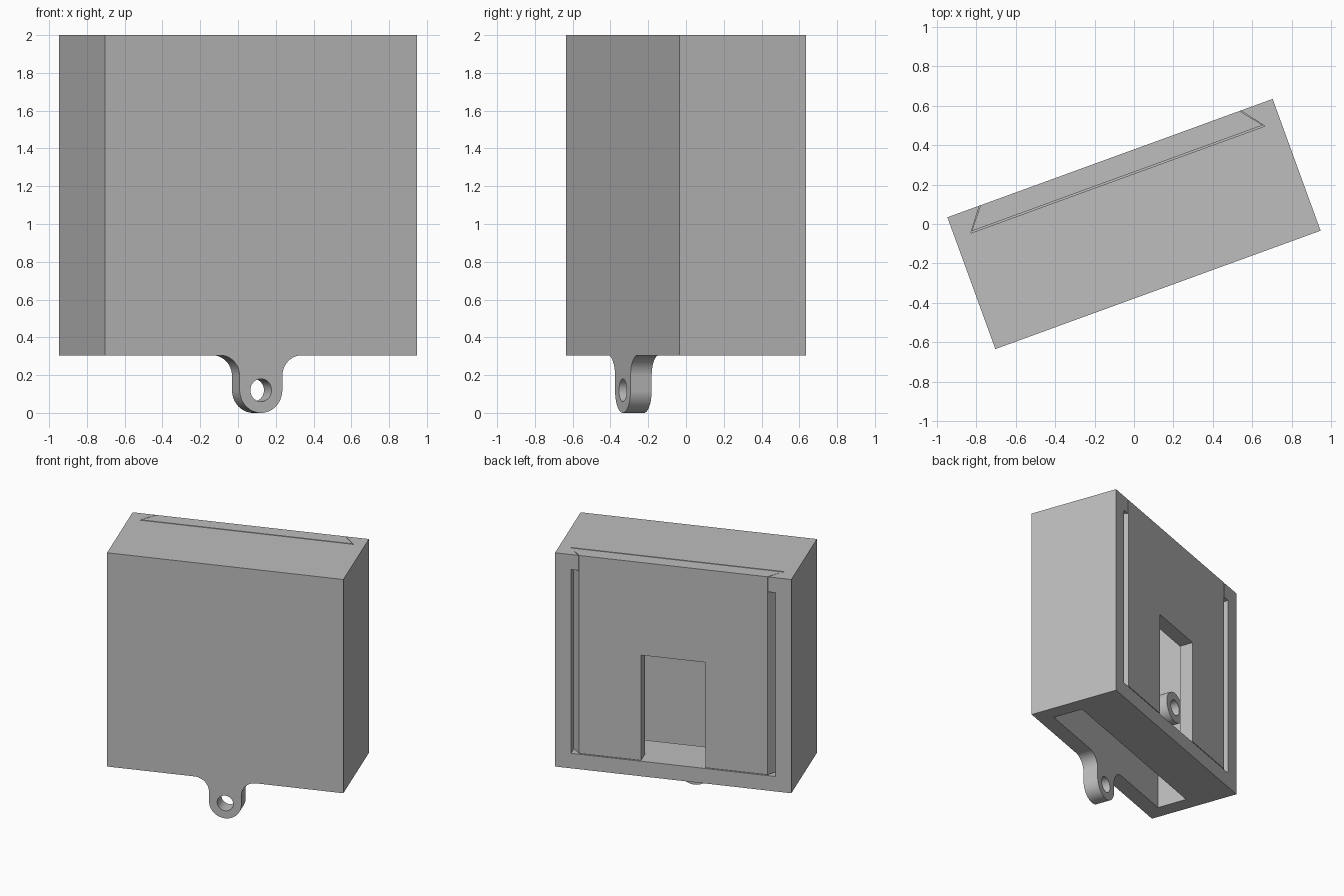
import bpy, bmesh, math

cube = bpy.data.objects.get("Cube")
if cube:
    bpy.data.objects.remove(cube, do_unlink=True)

# Main dimensions
HALF_W, HALF_D, WALL = 0.879, 0.356, 0.119
BASE, TOP = 0.305, 2.0
IN_W = HALF_W - WALL
FRONT_IN = WALL - HALF_D
FLOOR, CEILING = BASE + WALL, TOP - WALL
RAIL = 0.248            # depth where the sliding cover begins
TAB_R, HOLE_R, FILLET = 0.12, 0.06, 0.11
TURN = math.radians(20)

grey = bpy.data.materials.new("plain grey")
grey.use_nodes = True
tone = (0.51, 0.51, 0.51, 1)
grey.diffuse_color = tone
grey.node_tree.nodes["Principled BSDF"].inputs["Base Color"].default_value = tone


def prism(name, profile, axis, lo, hi):
    """Extrude a 2D profile along one axis."""
    place = {"x": lambda a, b, t: (t, a, b),
             "y": lambda a, b, t: (a, t, b),
             "z": lambda a, b, t: (a, b, t)}[axis]
    bm = bmesh.new()
    face = bm.faces.new([bm.verts.new(place(a, b, lo)) for a, b in profile])
    side = bmesh.ops.extrude_face_region(bm, geom=[face])["geom"]
    for v in side:
        if isinstance(v, bmesh.types.BMVert):
            v.co["xyz".index(axis)] = hi
    bmesh.ops.recalc_face_normals(bm, faces=bm.faces[:])
    mesh = bpy.data.meshes.new(name)
    bm.to_mesh(mesh)
    bm.free()
    mesh.materials.append(grey)
    obj = bpy.data.objects.new(name, mesh)
    bpy.context.collection.objects.link(obj)
    return obj


def rect(a0, a1, b0, b1):
    return [(a0, b0), (a1, b0), (a1, b1), (a0, b1)]


def arc(a, b, r, start, end, n):
    angles = [math.radians(start + (end - start) * i / n) for i in range(n + 1)]
    return [(a + r * math.cos(t), b + r * math.sin(t)) for t in angles]


def circle(a, b, r):
    return arc(a, b, r, 0, 360, 40)[:-1]


def cut(obj, *cutters):
    """Subtract the cutters, bake the result and remove them."""
    for c in cutters:
        c.hide_render = True
        mod = obj.modifiers.new("cut", "BOOLEAN")
        mod.operation, mod.solver, mod.object = "DIFFERENCE", "EXACT", c
    graph = bpy.context.evaluated_depsgraph_get()
    mesh = bpy.data.meshes.new_from_object(obj.evaluated_get(graph))
    obj.modifiers.clear()
    obj.data = mesh
    for c in cutters:
        bpy.data.objects.remove(c, do_unlink=True)


def dovetail(gap):
    back, inner = 0.700 + gap, 0.787 + gap
    slope = (inner - back) / (HALF_D - RAIL)
    out = 0.05 if gap else 0     # cutter overshoots the back face
    tip = back - slope * out
    return [(-inner, RAIL - gap), (inner, RAIL - gap),
            (tip, HALF_D + out), (-tip, HALF_D + out)]


# Case: hollow, open at the back and along the front half of the floor
case = prism("case", rect(-HALF_W, HALF_W, -HALF_D, HALF_D), "z", BASE, TOP)
hollow = prism("hollow_cutter", [(FRONT_IN, 0.1), (0, 0.1), (0, FLOOR), (0.5, FLOOR),
                                 (0.5, CEILING), (FRONT_IN, CEILING)], "x", -IN_W, IN_W)
groove = prism("groove_cutter", dovetail(0.008), "z", FLOOR, TOP + 0.1)
cut(case, hollow, groove)

# Sliding back cover with a notch at the bottom
cover = prism("back_cover", dovetail(0), "z", FLOOR + 0.006, TOP)
cut(cover, prism("notch_cutter", rect(-0.24, 0.24, 0.2, 1.265), "y", 0.1, 0.5))

# Hanging tab with filleted shoulders and an eyelet
shoulder = TAB_R + FILLET
outline = (arc(-shoulder, BASE - FILLET, FILLET, 90, 0, 12)
           + arc(0, TAB_R, TAB_R, 180, 360, 32)
           + arc(shoulder, BASE - FILLET, FILLET, 180, 90, 12))
tab = prism("hanging_tab", outline, "y", -HALF_D, FRONT_IN)
cut(tab, prism("eyelet_cutter", circle(0, TAB_R, HOLE_R), "y", -0.5, 0))
parts = [case, cover, tab]

# Screw posts on the inside of the front wall
for label, x in (("left", 0.6), ("right", -0.6)):
    post = prism(label + "_screw_post", circle(x, 1.0, TAB_R), "y", FRONT_IN - 0.01, 0)
    cut(post, prism("bore_cutter", circle(x, 1.0, HOLE_R), "y", FRONT_IN + 0.01, 0.1))
    parts.append(post)

# Turn everything and smooth only the curved surfaces
bpy.ops.object.select_all(action="DESELECT")
for obj in parts:
    obj.rotation_euler.z = TURN
    obj.select_set(True)
bpy.context.view_layer.objects.active = case
bpy.ops.object.shade_smooth_by_angle(angle=math.radians(30))
